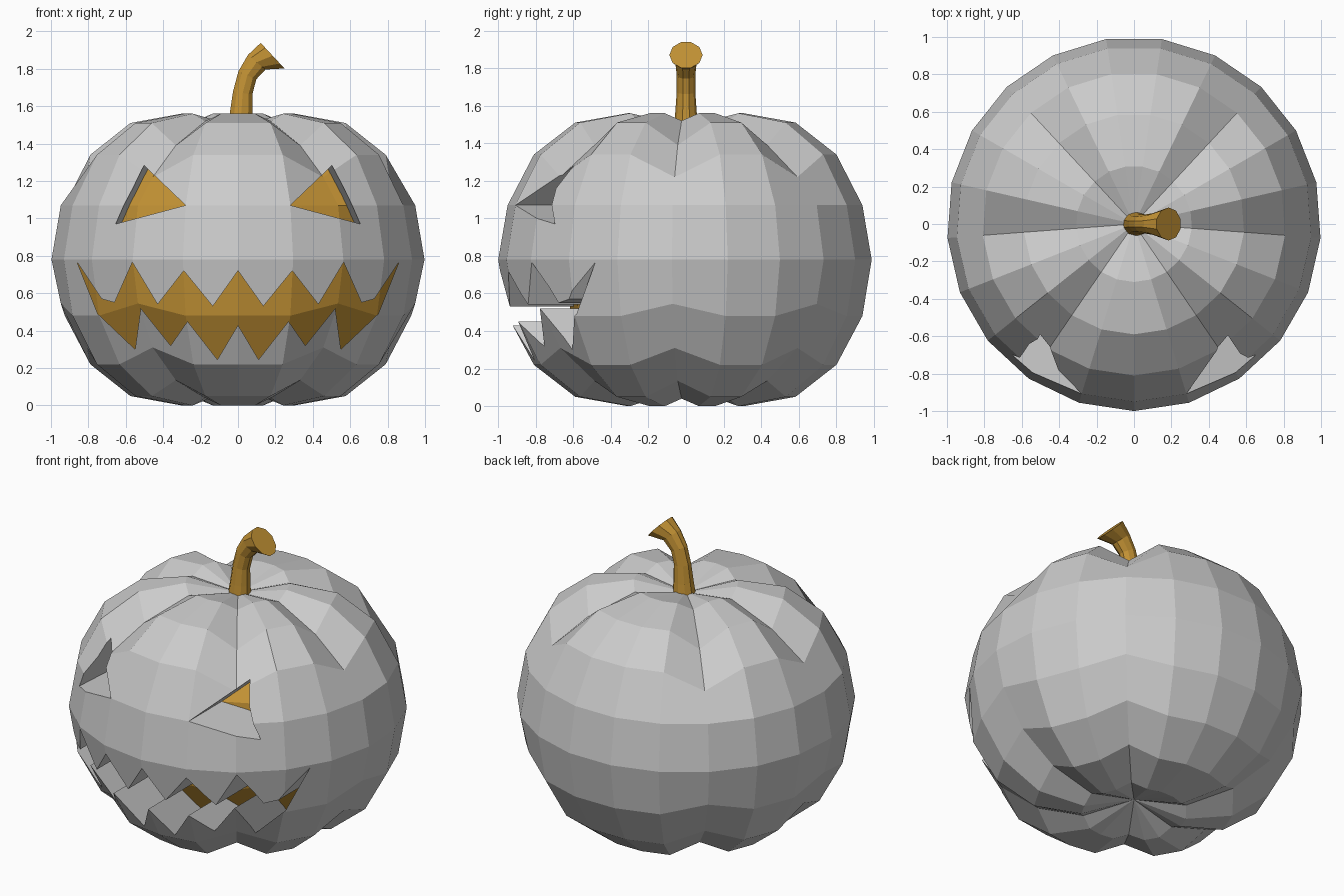
import bpy, bmesh
from math import sin, cos, pi, radians

if "Cube" in bpy.data.objects:
    bpy.data.objects.remove(bpy.data.objects["Cube"])

def material(name, col):
    m = bpy.data.materials.new(name)
    m.diffuse_color = col
    m.use_nodes = True
    m.node_tree.nodes["Principled BSDF"].inputs["Base Color"].default_value = m.diffuse_color
    return m

grey = material("skin_grey", (0.8, 0.8, 0.8, 1))
brown = material("flesh_brown", (0.55, 0.29, 0.035, 1))

def finish(name, bm, mats, slot=0):
    bmesh.ops.recalc_face_normals(bm, faces=bm.faces)
    for f in bm.faces:
        f.material_index = slot
    me = bpy.data.meshes.new(name)
    bm.to_mesh(me)
    bm.free()
    for m in mats:
        me.materials.append(m)
    ob = bpy.data.objects.new(name, me)
    bpy.context.collection.objects.link(ob)
    return ob

def bridge(bm, a, b):
    n = len(a)
    for i in range(n):
        bm.faces.new((a[i], a[(i + 1) % n], b[(i + 1) % n], b[i]))

# Body: 21-sided rings (radius, z, z in the grooves) closed at sunken poles
RINGS = [(.31, 0, .04), (.59, .05, .135), (.81, .22, .31), (.95, .48, .545), (1, .78, .78),
         (.95, 1.07, 1.07), (.81, 1.34, 1.22), (.59, 1.51, 1.39), (.31, 1.56, 1.52)]
GROOVES = {2, 5, 8, 13, 16, 19}
SIDES = 21

def pumpkin(name, shift_y=0, slot=0):
    bm = bmesh.new()
    rows = []
    for r, z, zg in RINGS:
        row = []
        for k in range(SIDES):
            a = -pi / 2 + 2 * pi * k / SIDES
            row.append(bm.verts.new((r * cos(a), r * sin(a) + shift_y, zg if k in GROOVES else z)))
        rows.append(row)
    for a, b in zip(rows, rows[1:]):
        bridge(bm, a, b)
    for row, z in ((rows[0], .1), (rows[-1], 1.49)):
        pole = bm.verts.new((0, shift_y, z))
        for k in range(SIDES):
            bm.faces.new((row[k], row[(k + 1) % SIDES], pole))
    return finish(name, bm, (grey, brown), slot)

# Face cut-outs: outlines in x, z pushed through along y, optionally tapering to a pivot
def prism(bm, outline, pivot=(0, 0), s0=1, s1=1):
    loops = []
    for y, s in ((-1.3, s0), (.3, s1)):
        loops.append([bm.verts.new((pivot[0] + (x - pivot[0]) * s, y, pivot[1] + (z - pivot[1]) * s))
                      for x, z in outline])
    bridge(bm, *loops)
    bm.faces.new(loops[0])
    bm.faces.new(loops[1])

def mirrored(half):
    return half + [(-x, z) for x, z in reversed(half) if x > 0]

EYE = [(.28, 1.07), (.51, 1.29), (.655, .97)]
NOSE = mirrored([(0, 1.12), (.185, .765), (.09, .84), (0, .865)])
MOUTH = mirrored([(0, .72), (.135, .53), (.29, .72), (.43, .54), (.565, .765), (.66, .55),
                  (.73, .57), (.86, .765), (.75, .49), (.55, .30), (.52, .52), (.36, .32),
                  (.27, .45), (.11, .245), (0, .43)])

bm = bmesh.new()
for side in (1, -1):
    eye = [(side * x, z) for x, z in EYE]
    prism(bm, eye, eye[0], 1.17, .71)
prism(bm, NOSE)
prism(bm, MOUTH)
cutter = finish("face_cutter", bm, (grey, brown))
cutter.hide_render = True

def subtract(target, tool):
    mod = target.modifiers.new("cut", 'BOOLEAN')
    mod.operation = 'DIFFERENCE'
    mod.solver = 'EXACT'
    mod.object = tool
    bpy.context.view_layer.objects.active = target
    bpy.ops.object.modifier_apply(modifier=mod.name)
    bpy.data.objects.remove(tool)

# Brown floors of the carving follow the body surface, set back into it
subtract(cutter, pumpkin("flesh_core", .34, 1))
body = pumpkin("pumpkin_body")
subtract(body, cutter)

# Stem: bent tube with a flared, slanted end (x, z, radius, tilt)
PATH = [(.01, 1.46, .075, 0), (.017, 1.56, .064, 2), (.025, 1.67, .055, 8),
        (.05, 1.765, .055, 24), (.10, 1.835, .064, 40), (.185, 1.87, .098, 47)]
bm = bmesh.new()
rows = []
for x, z, r, tilt in PATH:
    t = radians(tilt)
    row = []
    for k in range(10):
        a = 2 * pi * (k + .5) / 10
        u, v = r * cos(a), r * sin(a) * .9
        row.append(bm.verts.new((x + u * cos(t), v, z - u * sin(t))))
    rows.append(row)
for a, b in zip(rows, rows[1:]):
    bridge(bm, a, b)
bm.faces.new(rows[0])
bm.faces.new(rows[-1])
finish("stem", bm, (brown,))
